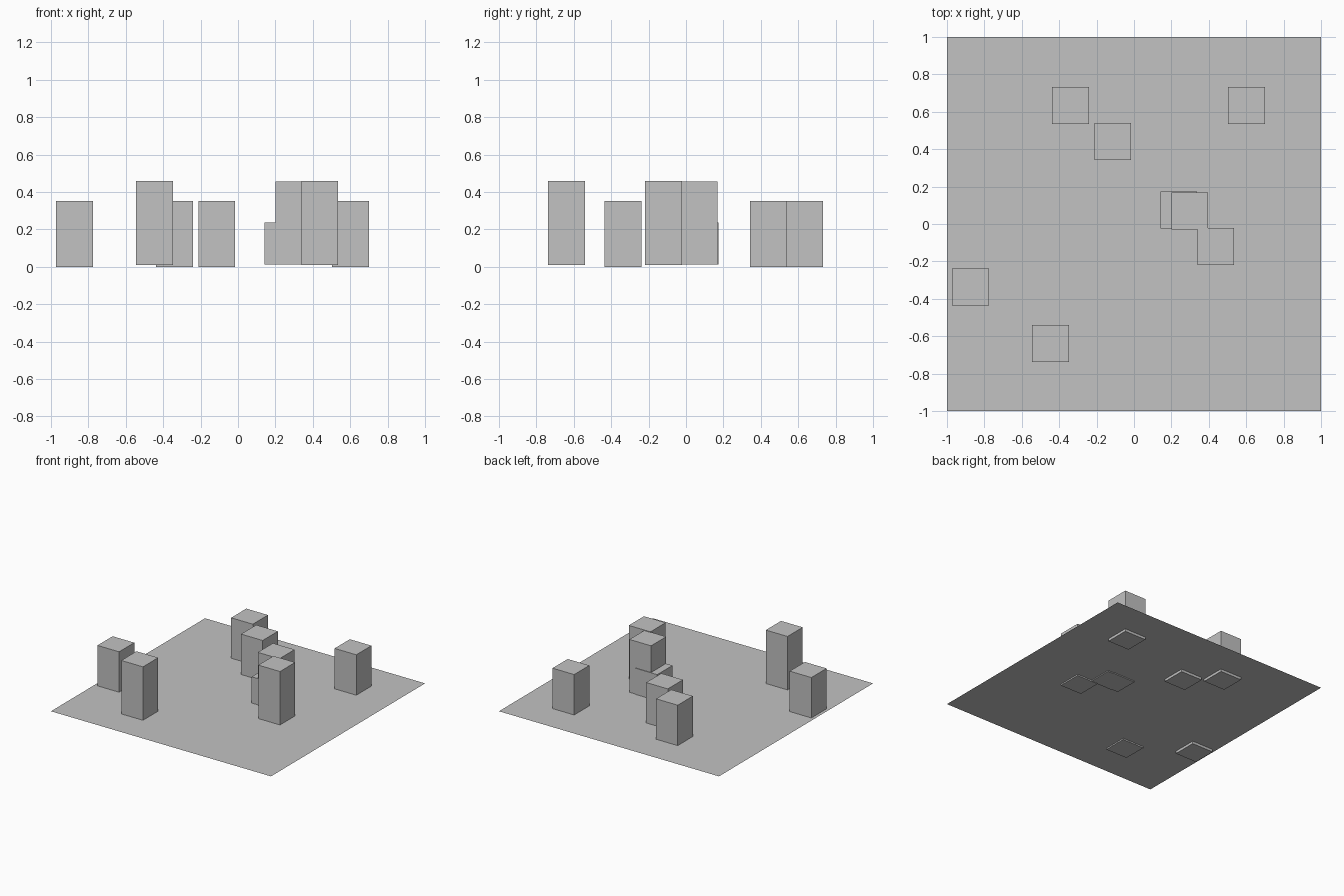
import bpy

cube = bpy.data.objects.get("Cube")
if cube:
    bpy.data.objects.remove(cube, do_unlink=True)

# Single flat grey
grey = bpy.data.materials.new("plain_grey")
grey.use_nodes = True
colour = (0.54, 0.54, 0.54, 1)
grey.diffuse_color = colour
grey.node_tree.nodes["Principled BSDF"].inputs["Base Color"].default_value = colour

# Thin ground sheet, slightly above the block bases
bpy.ops.mesh.primitive_plane_add(size=2, location=(0, 0, 0.021))
ground = bpy.context.object
ground.name = "ground_sheet"
ground.data.materials.append(grey)

WIDTH = 0.197


def block(name, x, y, bottom, top):
    """Square upright block centred on x, y."""
    bpy.ops.mesh.primitive_cube_add(size=1, location=(x, y, (bottom + top) / 2))
    ob = bpy.context.object
    ob.name = name
    ob.scale = (WIDTH, WIDTH, top - bottom)
    bpy.ops.object.transform_apply(location=False, rotation=False, scale=True)
    ob.data.materials.append(grey)


# Medium blocks
for i, (x, y) in enumerate([(-0.875, -0.336), (-0.339, 0.634),
                            (-0.114, 0.441), (0.602, 0.634)]):
    block(f"medium_block_{i + 1}", x, y, 0, 0.353)

# Tall blocks
for i, (x, y) in enumerate([(-0.446, -0.639), (0.437, -0.121)]):
    block(f"tall_block_{i + 1}", x, y, 0.01, 0.46)

# Overlapping pair: short block with a tall one pushed through it
block("short_block", 0.239, 0.075, 0.013, 0.236)
block("overlapping_tall_block", 0.298, 0.07, 0.013, 0.455)
